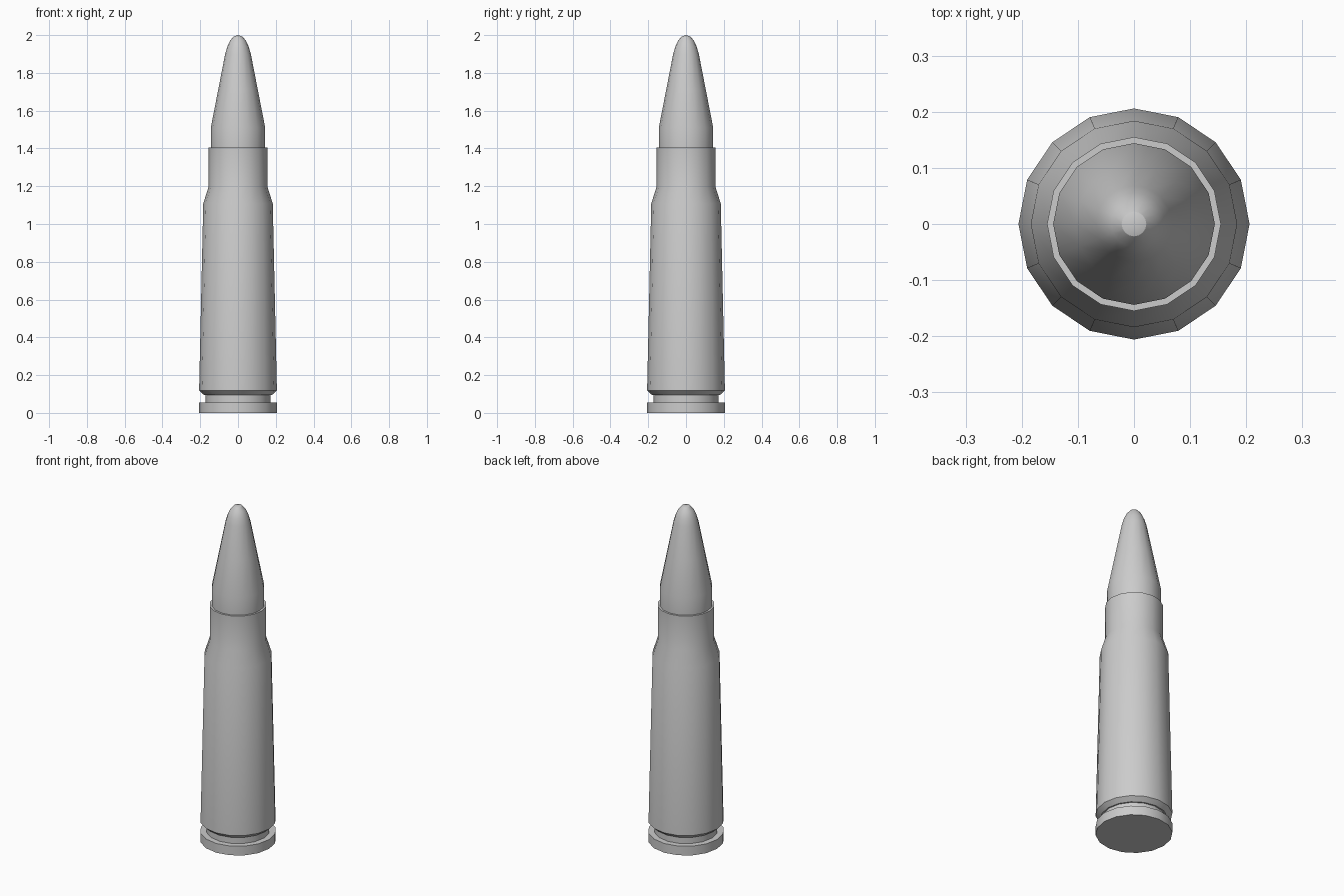
import bpy, bmesh, math

if "Cube" in bpy.data.objects:
    bpy.data.objects.remove(bpy.data.objects["Cube"])

SIDES = 16


def lathe(name, profile):
    """Revolve (radius, height) points around z; zero radius gives a pole."""
    bm = bmesh.new()
    rings = []
    for r, z in profile:
        if r == 0:
            rings.append([bm.verts.new((0, 0, z))] * SIDES)
        else:
            rings.append([bm.verts.new((r * math.cos(2 * math.pi * i / SIDES),
                                        r * math.sin(2 * math.pi * i / SIDES), z))
                          for i in range(SIDES)])
    for a, b in zip(rings, rings[1:]):
        for i in range(SIDES):
            j = (i + 1) % SIDES
            quad = list(dict.fromkeys((a[i], a[j], b[j], b[i])))
            bm.faces.new(quad)
    # flat base
    if profile[0][0] > 0:
        bm.faces.new(rings[0][::-1])
    bmesh.ops.recalc_face_normals(bm, faces=bm.faces)
    mesh = bpy.data.meshes.new(name)
    bm.to_mesh(mesh)
    bm.free()
    obj = bpy.data.objects.new(name, mesh)
    bpy.context.collection.objects.link(obj)
    bpy.ops.object.select_all(action='DESELECT')
    obj.select_set(True)
    bpy.context.view_layer.objects.active = obj
    bpy.ops.object.shade_smooth_by_angle(angle=math.radians(30))
    return obj


# rim, groove, tapered body, shoulder, neck, flat mouth ring and pointed tip
lathe("cartridge", [
    (0.206, 0.0), (0.206, 0.055), (0.172, 0.055), (0.172, 0.095),
    (0.180, 0.095), (0.206, 0.118), (0.184, 1.108), (0.155, 1.20),
    (0.155, 1.405), (0.144, 1.405),
    (0.144, 1.51), (0.105, 1.71), (0.068, 1.90), (0.056, 1.94),
    (0.041, 1.972), (0.022, 1.993), (0, 2.0)])
